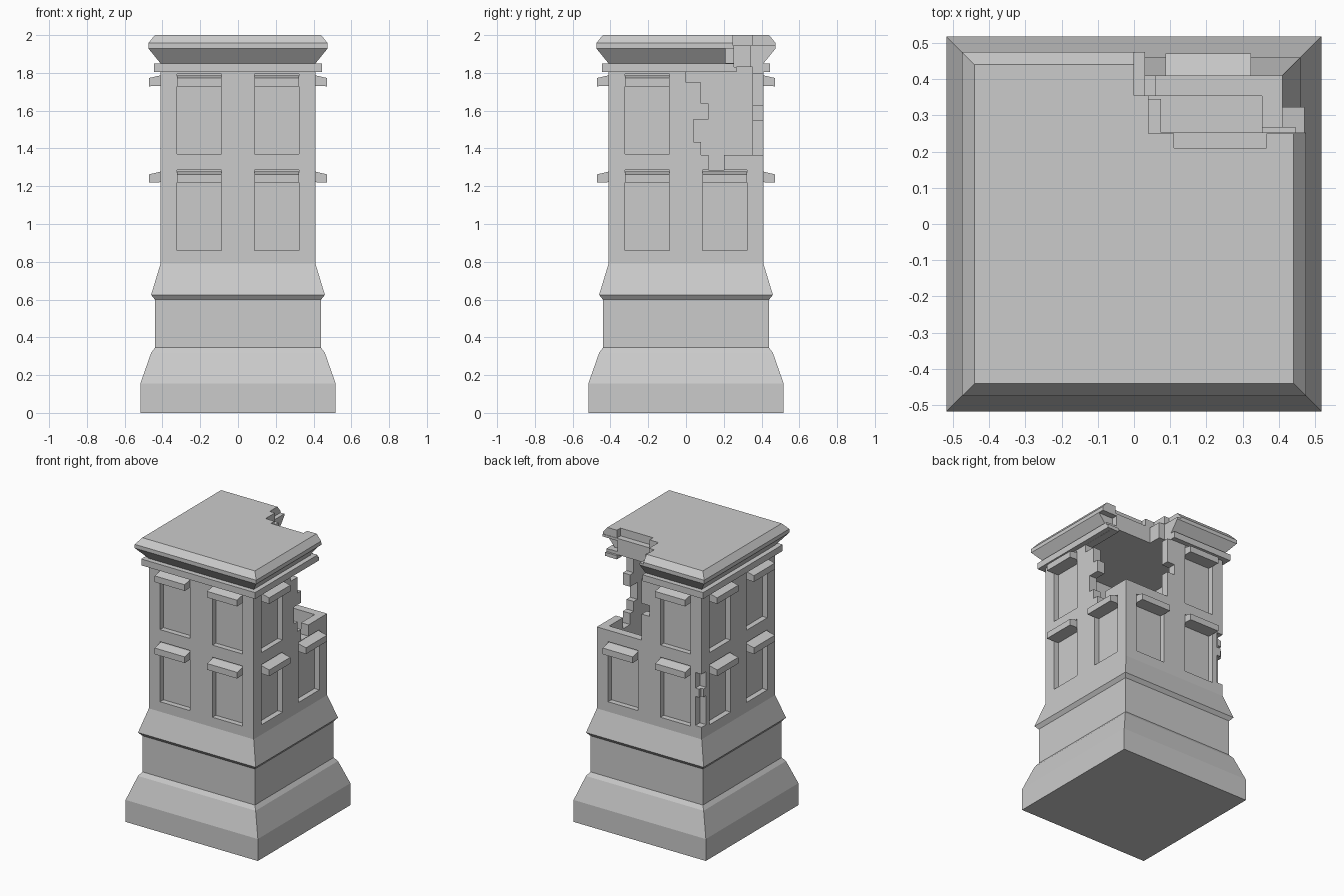
import bpy, bmesh, math
from mathutils import Matrix

if "Cube" in bpy.data.objects:
    bpy.data.objects.remove(bpy.data.objects["Cube"])


def make_object(name, bm):
    bmesh.ops.recalc_face_normals(bm, faces=bm.faces)
    me = bpy.data.meshes.new(name)
    bm.to_mesh(me)
    bm.free()
    ob = bpy.data.objects.new(name, me)
    bpy.context.collection.objects.link(ob)
    return ob


def box(name, x0, x1, y0, y1, z0, z1, turn=0):
    bm = bmesh.new()
    bmesh.ops.create_cube(bm, size=1)
    for v in bm.verts:
        v.co.x = x1 if v.co.x > 0 else x0
        v.co.y = y1 if v.co.y > 0 else y0
        v.co.z = z1 if v.co.z > 0 else z0
    bm.transform(Matrix.Rotation(turn, 4, 'Z'))
    return make_object(name, bm)


# Square pillar swept from a (half width, height) profile
profile = [(.517, 0), (.517, .155), (.46, .318), (.44, .345), (.44, .6), (.46, .625),
           (.41, .79), (.41, 1.805), (.445, 1.805), (.445, 1.85), (.41, 1.85),
           (.475, 1.93), (.475, 1.957), (.44, 2)]
bm = bmesh.new()
rings = [[bm.verts.new((sx * r, sy * r, z)) for sx, sy in ((-1, -1), (1, -1), (1, 1), (-1, 1))]
         for r, z in profile]
for a, b in zip(rings, rings[1:]):
    for i in range(4):
        j = (i + 1) % 4
        bm.faces.new((a[i], a[j], b[j], b[i]))
bm.faces.new(rings[0])
bm.faces.new(rings[-1])
pillar = make_object("pillar", bm)

cutters = []


def cut(*args):
    c = box("cutter", *args)
    c.hide_render = True
    m = pillar.modifiers.new("cut", 'BOOLEAN')
    m.operation = 'DIFFERENCE'
    m.solver = 'EXACT'
    m.object = c
    cutters.append(c)


# Hollow interior
cut(-.353, .353, -.353, .353, .8, 1.83)

# Window recesses with a sloped lintel above each; two broken windows are left out
W, C = .1175, .205
for k in range(4):
    turn = k * math.pi / 2
    for side in (-1, 1):
        for base in (.86, 1.37):
            if base > 1 and (k, side) in ((1, 1), (2, -1)):
                continue
            x0, x1, top = side * C - W, side * C + W, base + .425
            cut(x0, x1, -.6, -.372, base, top, turn)
            bm = bmesh.new()
            section = [(-.365, top - .062), (-.47, top - .066), (-.47, top - .022), (-.41, top - .008),
                       (-.365, top - .008)]
            f = bm.faces.new([bm.verts.new((x0, y, z)) for y, z in section])
            ext = bmesh.ops.extrude_face_region(bm, geom=[f])
            bmesh.ops.translate(bm, vec=(x1 - x0, 0, 0),
                                verts=[v for v in ext['geom'] if isinstance(v, bmesh.types.BMVert)])
            bm.transform(Matrix.Rotation(turn, 4, 'Z'))
            make_object("lintel", bm)

# Stepped break in the right wall: start y, end y, z range
for y0, y1, z0, z1 in ((0, .6, 1.75, 1.804), (.08, .6, 1.638, 1.751), (.12, .6, 1.553, 1.639),
                       (.04, .6, 1.435, 1.554), (.08, .6, 1.366, 1.436), (.12, .2, 1.287, 1.367)):
    cut(.34, .6, y0, y1, z0, z1)

# Stepped break in the back wall: start x, z range
for x0, z0, z1 in ((.06, 1.366, 1.551), (0, 1.55, 1.626), (.06, 1.625, 1.804)):
    cut(x0, .6, .34, .6, z0, z1)

# Missing corner of the cap: upper layer, then lower layer
for x0, x1, y0 in ((0, .7, .355), (.04, .7, .25), (.11, .365, .21), (.364, .7, .265)):
    cut(x0, x1, y0, .7, 1.945, 2.1)
for x0, x1, y0, z0, z1 in ((.03, .7, .345, 1.8, 1.946), (.075, .7, .253, 1.83, 1.946),
                           (.11, .7, .268, 1.8, 1.831), (.36, .7, .21, 1.852, 1.928)):
    cut(x0, x1, y0, .7, z0, z1)

# Chipped back left corner
for d, z0, z1 in ((.05, .875, 1.08), (.02, 1.079, 1.14), (.05, 1.139, 1.25)):
    cut(-.6, d - .41, .41 - d, .6, z0, z1)

# Apply the cuts and remove the helpers
deps = bpy.context.evaluated_depsgraph_get()
result = bpy.data.meshes.new_from_object(pillar.evaluated_get(deps))
pillar.modifiers.clear()
pillar.data = result
for c in cutters:
    bpy.data.objects.remove(c)
